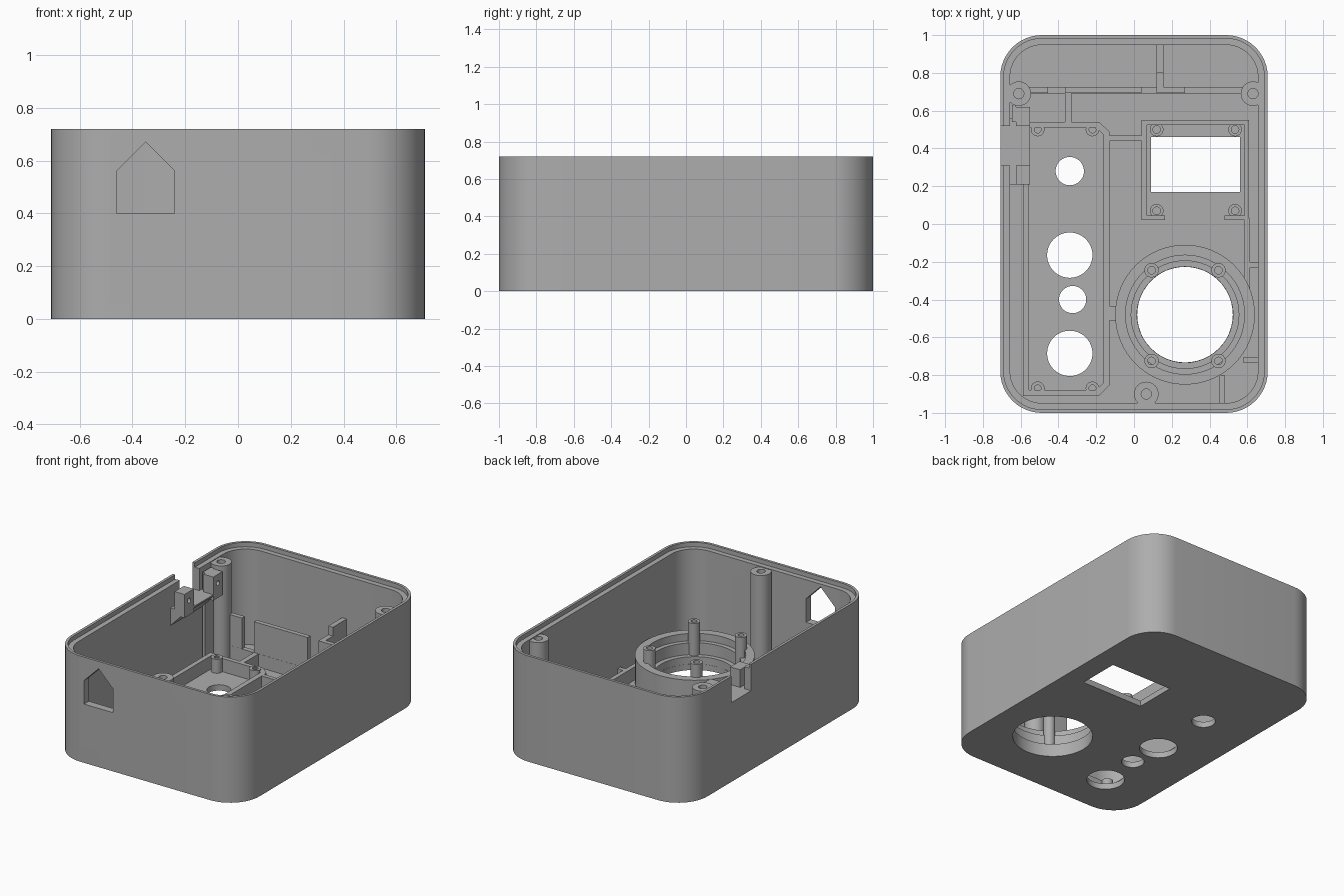
import bpy, bmesh, math
from mathutils import Matrix

cube = bpy.data.objects.get("Cube")
if cube:
    bpy.data.objects.remove(cube, do_unlink=True)

grey = bpy.data.materials.new("warm grey plastic")
grey.use_nodes = True
COLOUR = (0.42, 0.42, 0.42, 1)
grey.diffuse_color = COLOUR
grey.node_tree.nodes["Principled BSDF"].inputs["Base Color"].default_value = COLOUR

HEIGHT, FLOOR, RIB = 0.72, 0.04, 0.13


def finish(name, bm):
    bmesh.ops.recalc_face_normals(bm, faces=bm.faces[:])
    mesh = bpy.data.meshes.new(name)
    bm.to_mesh(mesh)
    bm.free()
    mesh.materials.append(grey)
    obj = bpy.data.objects.new(name, mesh)
    bpy.context.collection.objects.link(obj)
    return obj


def skin(name, loops, closed=False):
    """Bridge equal point loops; cap the two ends or join them."""
    bm = bmesh.new()
    rings = [[bm.verts.new(p) for p in loop] for loop in loops]
    pairs = list(zip(rings, rings[1:]))
    if closed:
        pairs.append((rings[-1], rings[0]))
    else:
        bm.faces.new(rings[0])
        bm.faces.new(rings[-1])
    for a, b in pairs:
        for i in range(len(a)):
            j = (i + 1) % len(a)
            bm.faces.new((a[i], a[j], b[j], b[i]))
    return finish(name, bm)


def circle(x, y, r, z, n=32):
    return [(x + r * math.cos(math.tau * i / n), y + r * math.sin(math.tau * i / n), z)
            for i in range(n)]


def lathe(name, x, y, profile, closed=False, n=32):
    return skin(name, [circle(x, y, r, z, n) for r, z in profile], closed)


def screw_post(name, x, y, top, r, hole, depth):
    return lathe(name, x, y, [(r, FLOOR / 2), (r, top), (hole, top), (hole, top - depth)], n=24)


def box(name, x0, x1, y0, y1, z0, z1):
    corners = [(x0, y0), (x1, y0), (x1, y1), (x0, y1)]
    return skin(name, [[(x, y, z) for x, y in corners] for z in (z0, z1)])


def rib(name, x0, x1, y0, y1, top=RIB):
    return box(name, x0, x1, y0, y1, FLOOR / 2, top)


def rounded(inset, z, steps=12):
    """Rounded rectangle of the case outline, moved inwards."""
    hx, hy, r = 0.708, 1.0, 0.22
    points = []
    for k, (sx, sy) in enumerate(((1, 1), (-1, 1), (-1, -1), (1, -1))):
        for i in range(steps + 1):
            a = math.pi / 2 * (k + i / steps)
            points.append((sx * (hx - r) + (r - inset) * math.cos(a),
                           sy * (hy - r) + (r - inset) * math.sin(a), z))
    return points


def cut(target, cutter):
    cutter.hide_render = True
    mod = target.modifiers.new("cut", "BOOLEAN")
    mod.operation, mod.solver, mod.object = "DIFFERENCE", "EXACT", cutter
    bpy.context.view_layer.objects.active = target
    bpy.ops.object.modifier_apply(modifier=mod.name)
    bpy.data.objects.remove(cutter, do_unlink=True)


# Case: open tray with a stepped rim
parts = []
case = skin("case_shell", [rounded(i, z) for i, z in (
    (0, 0), (0, HEIGHT), (0.018, HEIGHT), (0.018, 0.69), (0.052, 0.69), (0.052, FLOOR))])
parts.append(case)

# Round openings in the floor
for x, y, r in ((-0.34, 0.28, 0.075), (-0.34, -0.165, 0.12), (-0.325, -0.4, 0.072),
                (-0.34, -0.685, 0.12), (0.27, -0.48, 0.253)):
    cut(case, lathe("hole_cutter", x, y, [(r, -0.1), (r, 0.1)], n=48))

# Screen opening, side notch and pointed front window
cut(case, box("screen_cutter", 0.09, 0.56, 0.17, 0.46, -0.1, 0.1))
cut(case, box("notch_cutter", -0.8, -0.64, 0.31, 0.52, 0.54, 0.8))
house = [(-0.46, 0.4), (-0.24, 0.4), (-0.24, 0.56), (-0.35, 0.67), (-0.46, 0.56)]
cut(case, skin("window_cutter", [[(x, y, z) for x, z in house] for y in (-1.1, -0.9)]))

# Tall lid bosses
for name, x, y in (("right_boss", -0.61, 0.69), ("left_boss", 0.63, 0.69),
                   ("front_boss", 0.065, -0.9)):
    parts.append(screw_post(name, x, y, 0.685, 0.065, 0.027, 0.2))

# Control board frame with clipped inner corners
outer = [(-0.587, -0.91), (-0.185, -0.91), (-0.13, -0.855), (-0.13, 0.49), (-0.185, 0.54),
         (-0.587, 0.54)]
inner = [(-0.555, -0.88), (-0.2, -0.88), (-0.165, -0.845), (-0.165, 0.475), (-0.2, 0.51),
         (-0.555, 0.51)]
parts.append(skin("board_frame", [[(x, y, z) for x, y in loop] for loop, z in (
    (outer, 0.02), (outer, RIB), (inner, RIB), (inner, 0.02))], closed=True))
for x in (-0.51, -0.22):
    for y in (-0.87, 0.5):
        parts.append(screw_post("board_post", x, y, RIB + 0.005, 0.036, 0.018, 0.07))

# Screen frame, open at the middle of its front side
for x0, x1, y0, y1 in ((0.04, 0.07, 0.02, 0.55), (0.585, 0.61, 0.02, 0.55),
                       (0.06, 0.6, 0.525, 0.55), (0.06, 0.165, 0.02, 0.045),
                       (0.48, 0.6, 0.02, 0.045)):
    parts.append(rib("screen_frame", x0, x1, y0, y1))
for x in (0.12, 0.535):
    for y in (0.07, 0.5):
        parts.append(screw_post("screen_post", x, y, 0.11, 0.036, 0.02, 0.06))

# Stepped speaker ring and its four posts
parts.append(lathe("speaker_ring", 0.27, -0.48, [
    (0.37, 0.02), (0.37, 0.22), (0.315, 0.22), (0.315, 0.17), (0.285, 0.17), (0.285, 0.09),
    (0.254, 0.09), (0.254, 0.02)], closed=True, n=64))
for x in (0.093, 0.447):
    for y in (-0.245, -0.725):
        parts.append(screw_post("speaker_post", x, y, 0.31, 0.038, 0.02, 0.1))

# Low stiffening ribs
for x0, x1, y0, y1 in ((-0.365, -0.33, 0.53, 0.7), (-0.13, 0.05, 0.44, 0.468),
                       (0.585, 0.615, -0.36, 0.03), (0.6, 0.665, -0.23, -0.2),
                       (0.45, 0.48, -0.96, -0.8), (0.58, 0.665, -0.735, -0.705),
                       (-0.14, -0.09, -0.51, -0.435), (-0.6, 0.62, 0.692, 0.725)):
    parts.append(rib("floor_rib", x0, x1, y0, y1))

# Standing divider panels behind the boards
for x0, x1 in ((-0.56, -0.455), (-0.365, 0.04), (0.12, 0.27)):
    parts.append(rib("divider_panel", x0, x1, 0.693, 0.724, 0.34))
parts.append(rib("back_rib", 0.12, 0.155, 0.72, 0.8, 0.34))
parts.append(rib("back_rib_tall", 0.12, 0.155, 0.8, 0.955, 0.4))

# Side latch bracket: sloped shelf with two drilled lugs
wedge = [(-0.675, 0.4), (-0.55, 0.53), (-0.55, 0.54), (-0.675, 0.54)]
parts.append(skin("latch_shelf", [[(x, y, z) for x, z in wedge] for y in (0.21, 0.56)]))
for y0, y1 in ((0.21, 0.31), (0.52, 0.62)):
    lug = box("latch_lug", -0.625, -0.55, y0, y1, 0.5, 0.66)
    drill = lathe("drill", 0, 0, [(0.016, -0.04), (0.016, 0.04)], n=16)
    drill.data.transform(Matrix.Translation((-0.56, (y0 + y1) / 2, 0.6))
                         @ Matrix.Rotation(math.pi / 2, 4, "Y"))
    cut(lug, drill)
    parts.append(lug)
parts.append(rib("latch_stop", -0.645, -0.625, 0.54, 0.63, 0.66))

# Smooth curved walls, keep edges sharp
bpy.ops.object.select_all(action="DESELECT")
for obj in parts:
    obj.select_set(True)
bpy.context.view_layer.objects.active = case
bpy.ops.object.shade_smooth_by_angle(angle=math.radians(30))
